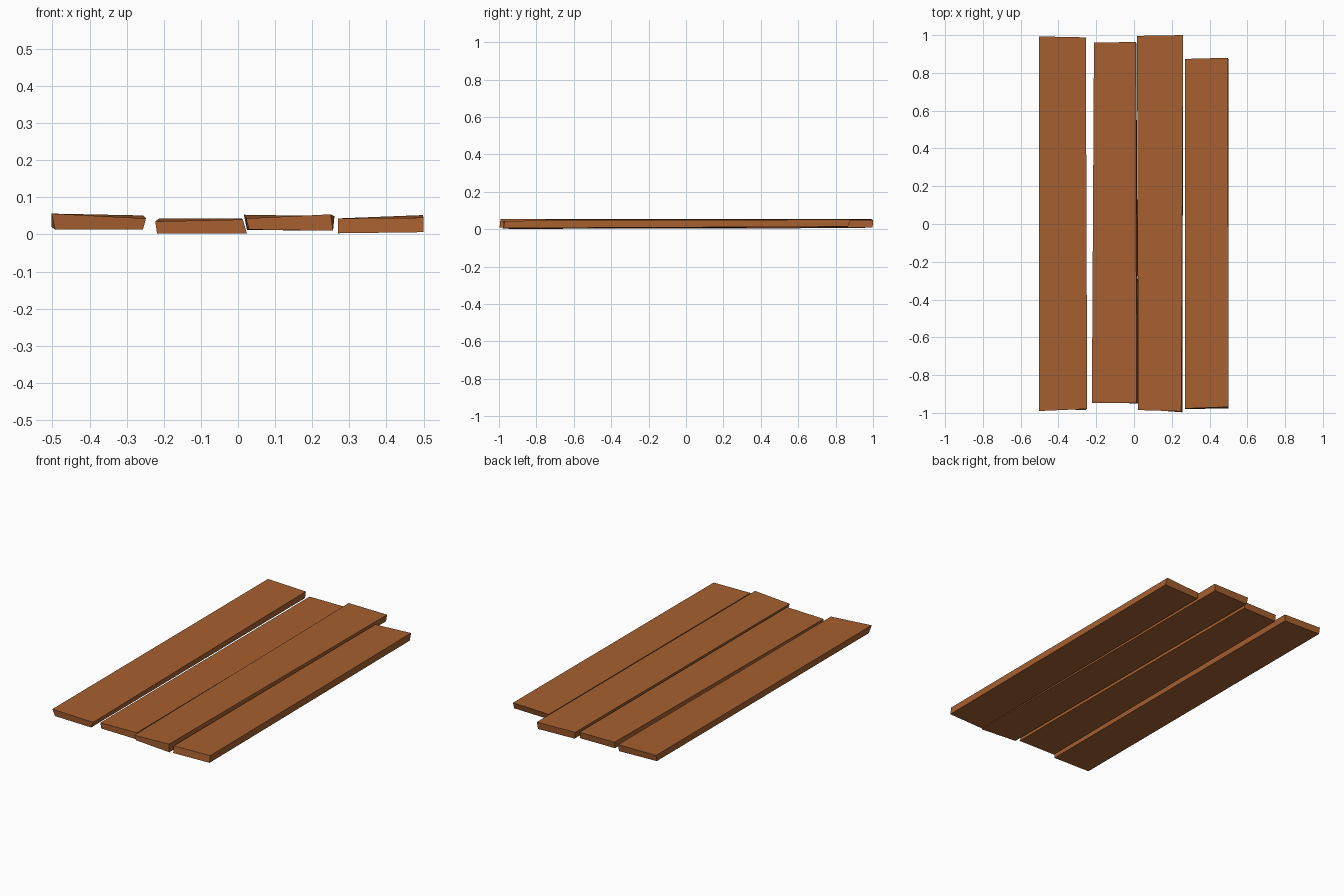
import bpy

# One shared wood colour
wood = bpy.data.materials.new("brown wood")
wood.diffuse_color = (0.38, 0.116, 0.029, 1)


def plank(name, bottom, top):
    """Slightly warped board; corners run front-left, front-right, back-right, back-left."""
    sides = [(i, (i + 1) % 4, (i + 1) % 4 + 4, i + 4) for i in range(4)]
    mesh = bpy.data.meshes.new(name)
    mesh.from_pydata(bottom + top, [], [(3, 2, 1, 0), (4, 5, 6, 7)] + sides)
    mesh.materials.append(wood)
    bpy.context.collection.objects.link(bpy.data.objects.new(name, mesh))


# Outer left board
plank("left_plank",
      [(-.493, -.978, .013), (-.256, -.985, .013), (-.258, .985, .013), (-.502, .985, .020)],
      [(-.502, -.990, .056), (-.248, -.979, .043), (-.255, .988, .051), (-.502, .993, .056)])

# Inner left board, sitting lowest
plank("inner_left_plank",
      [(-.218, -.945, .002), (.024, -.950, .002), (.012, .958, .006), (-.212, .955, .006)],
      [(-.223, -.947, .035), (.013, -.948, .040), (.010, .963, .043), (-.212, .961, .043)])

# Inner right board
plank("inner_right_plank",
      [(.030, -.980, .013), (.256, -.997, .010), (.254, .998, .010), (.024, .990, .012)],
      [(.022, -.985, .043), (.250, -.992, .054), (.260, 1.0, .049), (.016, .996, .053)])

# Outer right board, shorter at the back
plank("right_plank",
      [(.269, -.980, .003), (.500, -.976, .006), (.500, .866, .014), (.272, .866, .010)],
      [(.269, -.977, .043), (.500, -.968, .045), (.498, .880, .052), (.271, .874, .043)])
